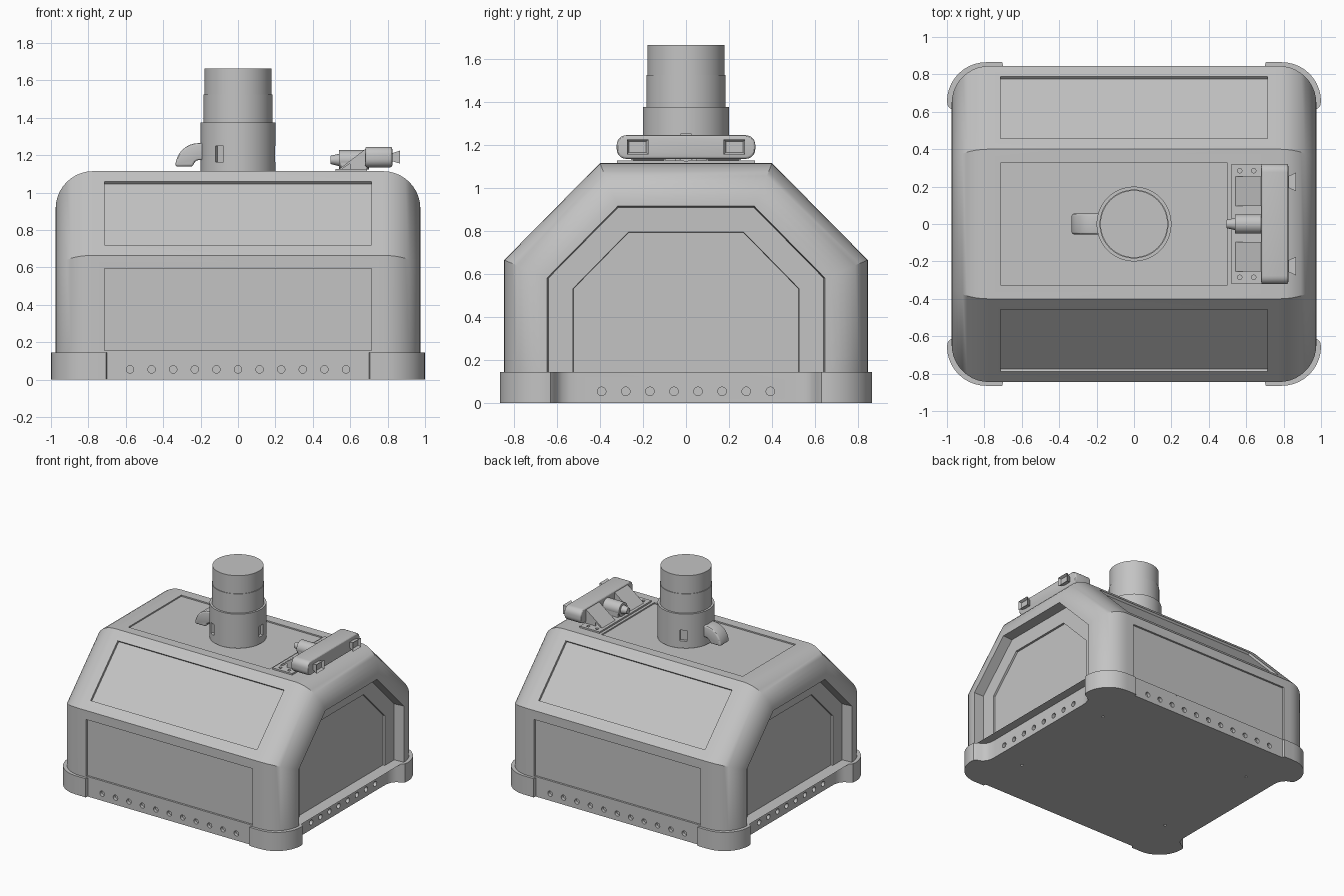
import bpy, bmesh
from math import sin, cos, pi, radians, tan, atan2, hypot
from mathutils import Matrix, Vector

old = bpy.data.objects.get("Cube")
if old:
    bpy.data.objects.remove(old, do_unlink=True)

grey = bpy.data.materials.new("painted_grey")
grey.use_nodes = True
grey.diffuse_color = (0.55, 0.55, 0.55, 1)
grey.node_tree.nodes["Principled BSDF"].inputs["Base Color"].default_value = (0.55, 0.55, 0.55, 1)


def make(name, bm):
    bmesh.ops.recalc_face_normals(bm, faces=bm.faces)
    me = bpy.data.meshes.new(name)
    bm.to_mesh(me)
    bm.free()
    me.materials.append(grey)
    ob = bpy.data.objects.new(name, me)
    bpy.context.collection.objects.link(ob)
    return ob


def activate(ob):
    bpy.ops.object.select_all(action='DESELECT')
    ob.select_set(True)
    bpy.context.view_layer.objects.active = ob


def smooth(ob):
    activate(ob)
    bpy.ops.object.shade_smooth_by_angle(angle=radians(30))


def apply_mod(ob, kind, **settings):
    activate(ob)
    mod = ob.modifiers.new(kind.title(), kind)
    for key, value in settings.items():
        setattr(mod, key, value)
    bpy.ops.object.modifier_apply(modifier=mod.name)


def add_box(bm, size, loc, tilt=0):
    m = Matrix.Translation(loc) @ Matrix.Rotation(tilt, 4, 'X') @ Matrix.Diagonal((*size, 1))
    bmesh.ops.create_cube(bm, size=1, matrix=m)


def add_cyl(bm, r, depth, loc, axis='Z', r2=None, seg=48):
    turn = {'X': Matrix.Rotation(pi / 2, 4, 'Y'), 'Y': Matrix.Rotation(pi / 2, 4, 'X'),
            'Z': Matrix.Identity(4)}[axis]
    bmesh.ops.create_cone(bm, cap_ends=True, segments=seg, radius1=r,
                          radius2=r if r2 is None else r2, depth=depth,
                          matrix=Matrix.Translation(loc) @ turn)


def box(name, size, loc):
    bm = bmesh.new()
    add_box(bm, size, loc)
    return make(name, bm)


def cyl(name, *args, **kw):
    bm = bmesh.new()
    add_cyl(bm, *args, **kw)
    return make(name, bm)


def prism(name, pts, axis, lo, hi):
    """Extrude a 2D outline along one axis from lo to hi."""
    place = {'X': lambda p: (lo, p[0], p[1]), 'Y': lambda p: (p[0], lo, p[1]),
             'Z': lambda p: (p[0], p[1], lo)}[axis]
    bm = bmesh.new()
    face = bm.faces.new([bm.verts.new(place(p)) for p in pts])
    geo = bmesh.ops.extrude_face_region(bm, geom=[face])["geom"]
    step = Vector([hi - lo if a == axis else 0 for a in 'XYZ'])
    bmesh.ops.translate(bm, verts=[v for v in geo if isinstance(v, bmesh.types.BMVert)], vec=step)
    return make(name, bm)


def cut(ob, bm):
    tool = make("cutter", bm)
    tool.hide_render = True
    apply_mod(ob, 'BOOLEAN', operation='DIFFERENCE', object=tool, solver='EXACT')
    bpy.data.objects.remove(tool, do_unlink=True)


# Hood body: gabled section lofted along x with rounded ends and recessed end faces
HALF_X, HALF_Y, EAVE, RIDGE, TOP, BASE = 0.975, 0.845, 0.665, 0.4, 1.115, 0.145
ROUND = 0.2


def section(d):
    k = d * tan(pi / 8)
    side = [(HALF_Y - d, BASE), (HALF_Y - d, EAVE - k), (RIDGE - k, TOP - d)]
    return side + [(-y, z) for y, z in reversed(side)]


steps = [(HALF_X - ROUND + ROUND * sin(a), ROUND * (1 - cos(a)))
         for a in [i * pi / 20 for i in range(11)]]
steps += [(0.895, ROUND + 0.005), (0.895, 0.32), (0.88, 0.322)]
stations = [(-x, d) for x, d in reversed(steps)] + steps
bm = bmesh.new()
rings = [[bm.verts.new((x, y, z)) for y, z in section(d)] for x, d in stations]
for a, b in zip(rings, rings[1:]):
    for i in range(6):
        j = (i + 1) % 6
        bm.faces.new((a[i], a[j], b[j], b[i]))
bm.faces.new(rings[0])
bm.faces.new(rings[-1])
body = make("hood_body", bm)

# Shallow panels on the front, back, slopes and top
bm = bmesh.new()
slope = atan2(TOP - EAVE, HALF_Y - RIDGE)
for s in (-1, 1):
    add_box(bm, (1.43, 0.03, 0.44), (0, s * HALF_Y, 0.375))
    add_box(bm, (1.43, 0.474, 0.036), (0, s * 0.6225, 0.89), -s * slope)
add_box(bm, (1.215, 0.65, 0.02), (-0.1075, 0, TOP))
cut(body, bm)
smooth(body)

# Base skirt with thicker corner pads
quarter = [(0.7, 0.845), (0.705, 0.865)]
quarter += [(0.79 + 0.21 * sin(a), 0.655 + 0.21 * cos(a)) for a in [i * pi / 20 for i in range(11)]]
quarter += [(0.995, 0.63), (0.975, 0.612), (0.945, 0.6), (0.92, 0.575), (0.908, 0.54), (0.905, 0.5)]
half = quarter + [(x, -y) for x, y in reversed(quarter)]
skirt = prism("base_skirt", half + [(-x, y) for x, y in reversed(half)], 'Z', 0, BASE)

# Vent holes round the skirt and screw holes underneath
bm = bmesh.new()
for s in (-1, 1):
    for i in range(11):
        add_cyl(bm, 0.02, 0.05, ((i - 5) * 0.1155, s * HALF_Y, 0.055), 'Y', seg=16)
    for i in range(8):
        add_cyl(bm, 0.02, 0.05, (s * 0.905, (i - 3.5) * 0.112, 0.055), 'X', seg=16)
    for t in (-1, 1):
        add_cyl(bm, 0.01, 0.04, (s * 0.68, t * 0.46, 0), seg=12)
cut(skirt, bm)
smooth(skirt)

# Flue pipe and slotted collar
collar = cyl("flue_collar", 0.2, 0.265, (0, 0, 1.2425), seg=64)
bm = bmesh.new()
for i in range(3):
    a = i * 2 * pi / 3
    m = (Matrix.Rotation(a, 4, 'Z') @ Matrix.Translation((0.2, 0, 1.207))
         @ Matrix.Diagonal((0.05, 0.05, 0.085, 1)))
    bmesh.ops.create_cube(bm, size=1, matrix=m)
cut(collar, bm)
smooth(collar)
smooth(cyl("flue_sleeve", 0.184, 0.16, (0, 0, 1.445), seg=64))
smooth(cyl("flue_pipe", 0.18, 0.3, (0, 0, 1.515), seg=64))

# Curved side spout
outer = [(-0.21 - 0.125 * sin(a), 1.14 + 0.125 * cos(a)) for a in [i * pi / 16 for i in range(9)]]
inner = [(-0.205 - 0.035 * sin(a), 1.14 + 0.035 * cos(a)) for a in [i * pi / 8 for i in range(4, -1, -1)]]
spout = prism("side_spout", [(-0.17, 1.265)] + outer + inner + [(-0.17, 1.175)], 'Y', -0.055, 0.055)
apply_mod(spout, 'BEVEL', width=0.012, segments=3, limit_method='ANGLE', angle_limit=radians(40))
smooth(spout)

# Lamp unit mounting plate
plate = box("mount_plate", (0.17, 0.64, 0.014), (0.605, 0, TOP + 0.005))
bm = bmesh.new()
for x in (0.565, 0.64):
    for y in (-0.285, 0.285):
        add_cyl(bm, 0.012, 0.04, (x, y, TOP + 0.01), seg=16)
cut(plate, bm)

# Rounded lamp bar with a recessed face
def rounded(hy, hz, r):
    pts = []
    for k, (sy, sz) in enumerate([(1, 1), (-1, 1), (-1, -1), (1, -1)]):
        for i in range(7):
            a = k * pi / 2 + i * pi / 12
            pts.append((sy * (hy - r) + r * cos(a), 1.19 + sz * (hz - r) + r * sin(a)))
    return pts


bar = prism("lamp_bar", rounded(0.322, 0.055, 0.045), 'X', 0.68, 0.825)
apply_mod(bar, 'BEVEL', width=0.012, segments=3, limit_method='ANGLE', angle_limit=radians(40))
smooth(bar)

# Flared lamps and sloping support brackets on both sides
for s, side in ((-1, "right"), (1, "left")):
    bm = bmesh.new()
    add_box(bm, (0.05, 0.1, 0.07), (0.842, s * 0.225, 1.19))
    for v in bm.verts:
        if v.co.x < 0.842:
            v.co.y = s * 0.225 + (v.co.y - s * 0.225) * 0.55
            v.co.z = 1.19 + (v.co.z - 1.19) * 0.55
    mouth = max(bm.faces, key=lambda f: f.calc_center_median().x)
    bmesh.ops.inset_region(bm, faces=[mouth], thickness=0.014)
    bmesh.ops.translate(bm, verts=mouth.verts, vec=(-0.02, 0, 0))
    make(side + "_lamp", bm)
    y = s * 0.175
    prism(side + "_bracket_slope", [(0.535, 1.122), (0.55, 1.122), (0.7, 1.225), (0.69, 1.24)],
          'Y', y - 0.08, y + 0.08)
    for e in (-0.076, 0.076):
        prism(side + "_bracket_web", [(0.6, 1.12), (0.69, 1.12), (0.69, 1.22), (0.6, 1.165)],
              'Y', y + e - 0.004, y + e + 0.004)

# Central feed connector
smooth(cyl("connector_body", 0.052, 0.16, (0.62, 0, 1.175), 'X', seg=32))
smooth(cyl("connector_neck", 0.022, 0.05, (0.52, 0, 1.175), 'X', r2=0.034, seg=32))
box("connector_foot", (0.13, 0.1, 0.05), (0.615, 0, 1.14))
